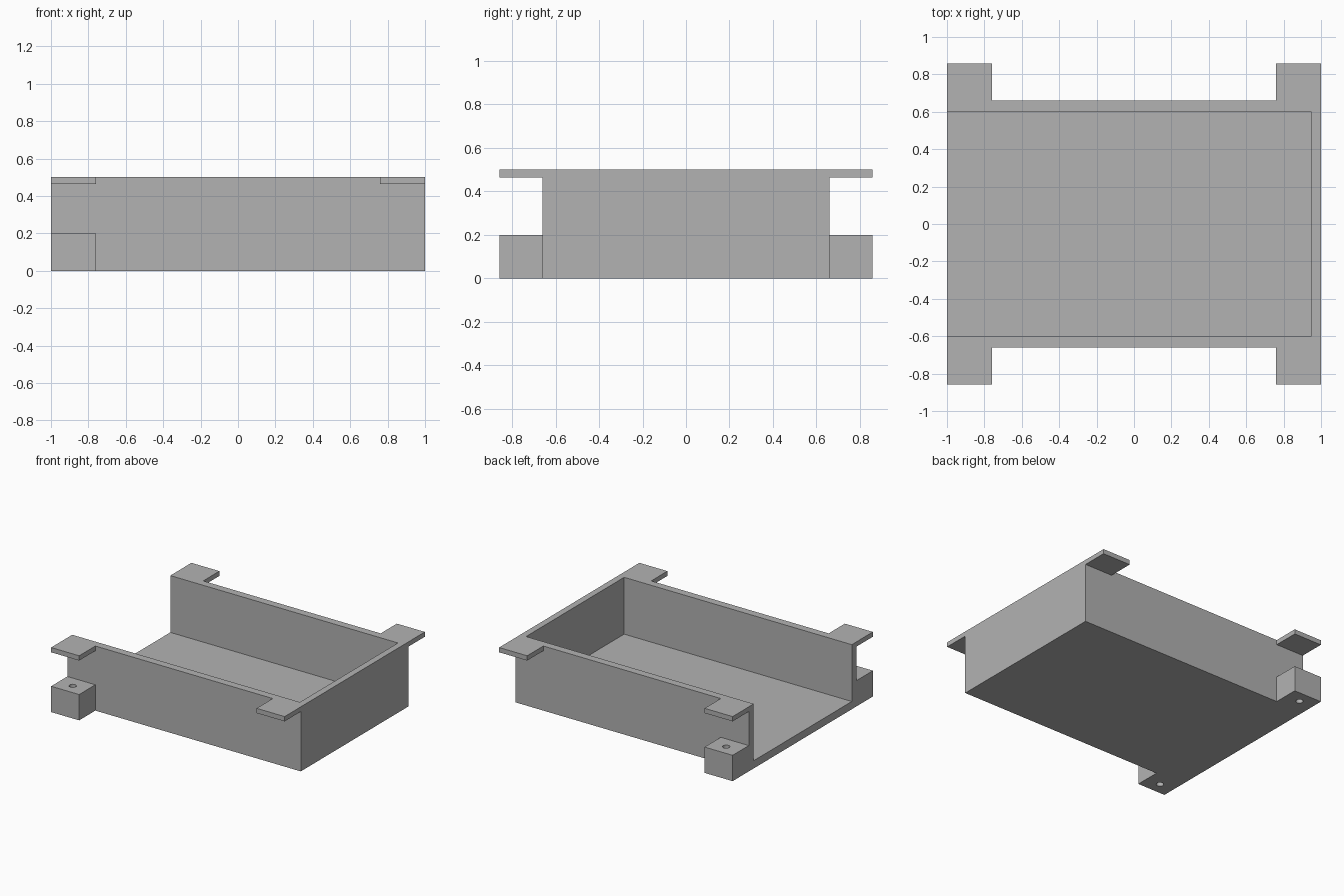
import bpy
import bmesh
from mathutils import Vector

cube = bpy.data.objects.get("Cube")
if cube:
    bpy.data.objects.remove(cube, do_unlink=True)

# Overall dimensions
HALF_X, WALL_Y, INNER_Y, OUTER_Y = 1.0, 0.66, 0.60, 0.858
HEIGHT, FLOOR, END_WALL = 0.5, 0.06, 0.95
TAB_X, TAB_Z, BLOCK_TOP = 0.76, 0.463, 0.2
OVERLAP = 0.03

grey = bpy.data.materials.new("plain_grey")
grey.use_nodes = True
colour = (0.448, 0.448, 0.448, 1)
grey.diffuse_color = colour
grey.node_tree.nodes["Principled BSDF"].inputs["Base Color"].default_value = colour


def add_object(name, bm):
    mesh = bpy.data.meshes.new(name)
    bm.to_mesh(mesh)
    bm.free()
    mesh.materials.append(grey)
    obj = bpy.data.objects.new(name, mesh)
    bpy.context.collection.objects.link(obj)
    return obj


def box(name, low, high):
    low, high = Vector(low), Vector(high)
    bm = bmesh.new()
    bmesh.ops.create_cube(bm, size=1)
    for v in bm.verts:
        v.co = (low + high) / 2 + v.co * (high - low)
    return add_object(name, bm)


def cylinder(name, centre, radius, depth):
    bm = bmesh.new()
    bmesh.ops.create_cone(bm, cap_ends=True, segments=32, radius1=radius,
                          radius2=radius, depth=depth)
    bmesh.ops.translate(bm, verts=bm.verts, vec=centre)
    return add_object(name, bm)


def combine(target, tool, operation):
    """Apply a boolean to the target and discard the tool."""
    mod = target.modifiers.new(operation.lower(), "BOOLEAN")
    mod.operation, mod.solver, mod.object = operation, "EXACT", tool
    graph = bpy.context.evaluated_depsgraph_get()
    result = bpy.data.meshes.new_from_object(target.evaluated_get(graph))
    target.modifiers.clear()
    target.data = result
    bpy.data.objects.remove(tool, do_unlink=True)


# Open-ended tray
tray = box("mounting_tray", (-HALF_X, -WALL_Y, 0), (HALF_X, WALL_Y, HEIGHT))
cavity = box("cavity_cutter", (-HALF_X - 0.2, -INNER_Y, FLOOR),
             (END_WALL, INNER_Y, HEIGHT + 0.2))
combine(tray, cavity, "DIFFERENCE")

for side in (-1, 1):
    y_low, y_high = sorted((side * (WALL_Y - OVERLAP), side * OUTER_Y))
    # Thin tabs at the rim corners
    for end in (-1, 1):
        x_low, x_high = sorted((end * TAB_X, end * HALF_X))
        tab = box("rim_tab", (x_low, y_low, TAB_Z), (x_high, y_high, HEIGHT))
        combine(tray, tab, "UNION")
    # Screw blocks at the foot of the open end
    block = box("screw_block", (-HALF_X, y_low, 0), (-TAB_X, y_high, BLOCK_TOP))
    combine(tray, block, "UNION")
    hole = cylinder("hole_cutter", (-0.88, side * 0.765, 0.1), 0.026, 0.4)
    combine(tray, hole, "DIFFERENCE")

# Flat panels, smooth hole walls
bpy.ops.object.select_all(action="DESELECT")
tray.select_set(True)
bpy.context.view_layer.objects.active = tray
bpy.ops.object.shade_smooth_by_angle()
